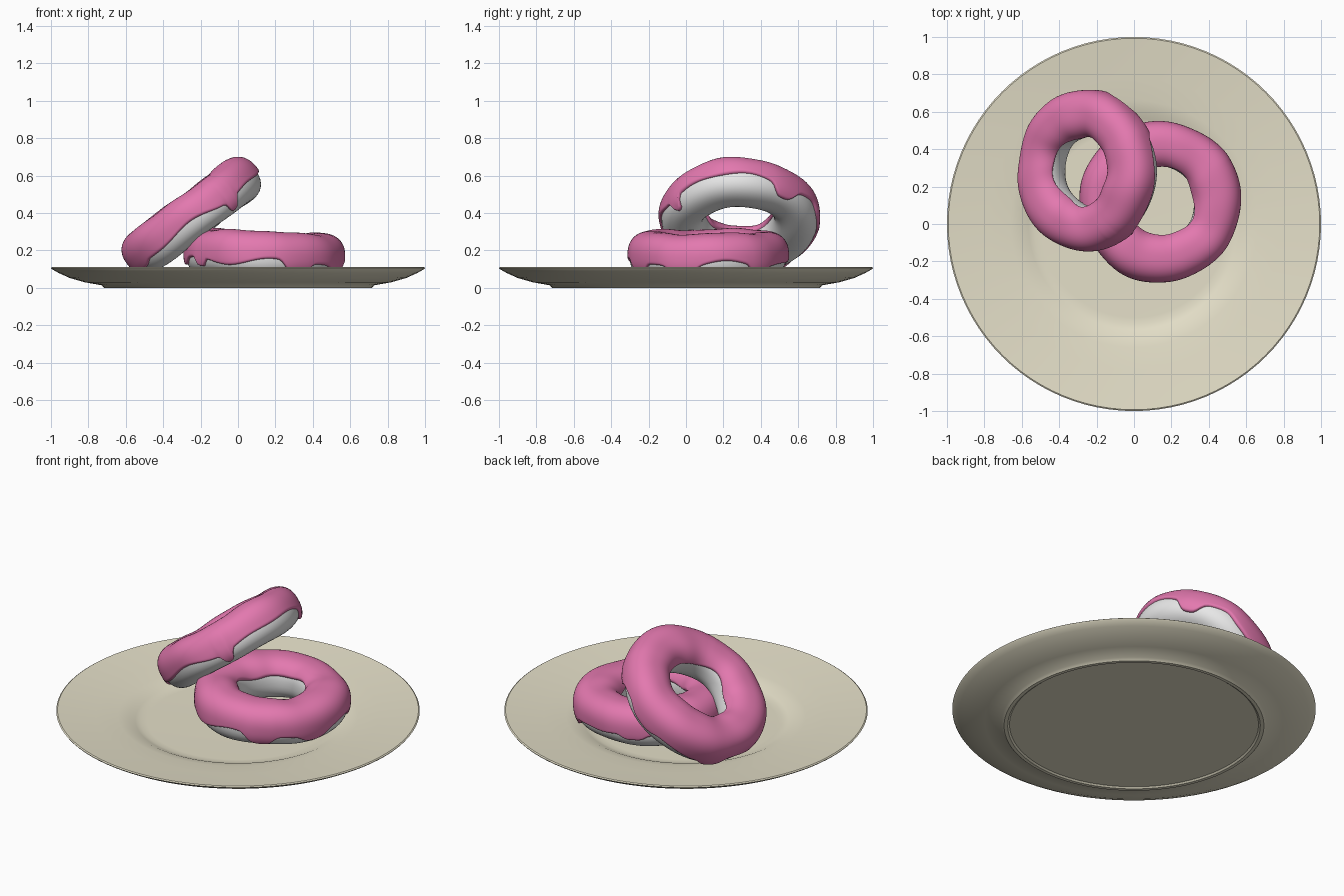
import bpy, bmesh
from math import sin, cos, pi, radians, exp

cube = bpy.data.objects.get("Cube")
if cube:
    bpy.data.objects.remove(cube, do_unlink=True)


def material(name, rgb):
    m = bpy.data.materials.new(name)
    m.use_nodes = True
    m.diffuse_color = (*rgb, 1)
    bsdf = m.node_tree.nodes["Principled BSDF"]
    bsdf.inputs["Base Color"].default_value = (*rgb, 1)
    bsdf.inputs["Roughness"].default_value = 0.5
    return m


CREAM = material("cream_ceramic", (0.78, 0.74, 0.58))
PINK = material("pink_icing", (0.77, 0.19, 0.43))
DOUGH = material("pale_dough", (0.8, 0.8, 0.8))

MAJOR, TUBE, ICING = 0.302, 0.116, 0.014
AROUND = 160


def finish(name, bm, mat, angle=60):
    bmesh.ops.recalc_face_normals(bm, faces=bm.faces)
    mesh = bpy.data.meshes.new(name)
    bm.to_mesh(mesh)
    bm.free()
    mesh.materials.append(mat)
    obj = bpy.data.objects.new(name, mesh)
    bpy.context.collection.objects.link(obj)
    bpy.ops.object.select_all(action="DESELECT")
    obj.select_set(True)
    bpy.context.view_layer.objects.active = obj
    bpy.ops.object.shade_smooth_by_angle(angle=radians(angle))
    return obj


def ring_surface(section, count, closed):
    """Sweep section(theta) -> list of (radius, z) around the z axis."""
    bm = bmesh.new()
    rings = []
    for i in range(count):
        t = 2 * pi * i / count
        rings.append([bm.verts.new((r * cos(t), r * sin(t), z)) for r, z in section(t)])
    n = len(rings[0])
    for i in range(count):
        a, b = rings[i], rings[(i + 1) % count]
        for j in range(n if closed else n - 1):
            k = (j + 1) % n
            bm.faces.new((a[j], b[j], b[k], a[k]))
    return bm


# Plate: foot ring, flared underside, thin lip, broad rim and sunken well
PLATE = [(0, 0.008), (0.685, 0.008), (0.695, 0), (0.715, 0), (0.73, 0.014),
         (0.82, 0.03), (0.9, 0.053), (0.96, 0.08), (0.995, 0.1), (1, 0.107),
         (0.993, 0.112), (0.9, 0.102), (0.78, 0.09), (0.66, 0.078), (0.6, 0.068),
         (0.565, 0.052), (0.535, 0.043), (0.5, 0.042), (0, 0.042)]
plate_bm = ring_surface(lambda t: PLATE, 96, False)
bmesh.ops.remove_doubles(plate_bm, verts=plate_bm.verts, dist=0.0001)
finish("plate", plate_bm, CREAM, 35)


def tube_point(theta, phi, radius, seed):
    """A slightly squared tube section with a gentle hand-made wobble."""
    c, s = cos(phi), sin(phi)
    square = (abs(c) ** 2.4 + abs(s) ** 2.4) ** (-1 / 2.4)
    wobble = 0.004 * sin(3 * theta + seed) + 0.003 * sin(5 * theta - 2 * seed + phi)
    r = (radius + wobble) * square
    return MAJOR + r * c, r * s


def drip_depth(theta, drips):
    total = 0
    for angle, width, depth in drips:
        d = (theta - radians(angle) + pi) % (2 * pi) - pi
        total += depth * exp(-(d / radians(width)) ** 4)
    return radians(total)


def doughnut(name, place, tilt, seed, drips):
    def dough_section(t):
        return [tube_point(t, 2 * pi * j / 40, TUBE, seed) for j in range(40)]

    def icing_section(t):
        # Outer hem hangs in waves and drips; inner hem stays near the hole's top
        low = radians(-16 + 7 * sin(4 * t + seed) + 4 * sin(7 * t)) - drip_depth(t, drips)
        high = radians(158 + 6 * sin(3 * t + seed) + 4 * sin(5 * t))
        points = []
        for j in range(49):
            u = (1 - cos(pi * j / 48)) / 2
            edge = min(u, 1 - u) * (high - low)
            f = min(1, edge / 0.13)
            thick = ICING * (1.25 * (1 - (1 - f) ** 2) ** 0.5 - 0.25)
            thick += 0.0015 * f * sin(9 * t + 4 * u + seed)
            points.append(tube_point(t, low + u * (high - low), TUBE + thick, seed))
        return points

    for part, section, mat, closed in (("dough", dough_section, DOUGH, True),
                                       ("icing", icing_section, PINK, False)):
        obj = finish(name + "_" + part, ring_surface(section, AROUND, closed), mat, 80)
        if part == "icing":
            # An open shell needs its faces turned outward by the top face
            top = max(obj.data.polygons, key=lambda p: p.center.z)
            if top.normal.z < 0:
                obj.data.flip_normals()
        obj.location = place
        obj.rotation_euler = [radians(a) for a in tilt]


# Drips are (angle round the ring, half width, depth), all in degrees
doughnut("flat_doughnut", (0.14, 0.12, 0.172), (0, 2.5, 0), 0.6,
         [(-64, 11, 28), (-145, 6, 24), (-20, 12, 14), (40, 8, 22), (110, 10, 18), (180, 14, 20)])
doughnut("leaning_doughnut", (-0.247, 0.285, 0.376), (0, -37, 0), 2.2,
         [(-57, 5, 30), (38, 10, 26), (85, 14, 12), (150, 9, 20), (-150, 10, 10)])
